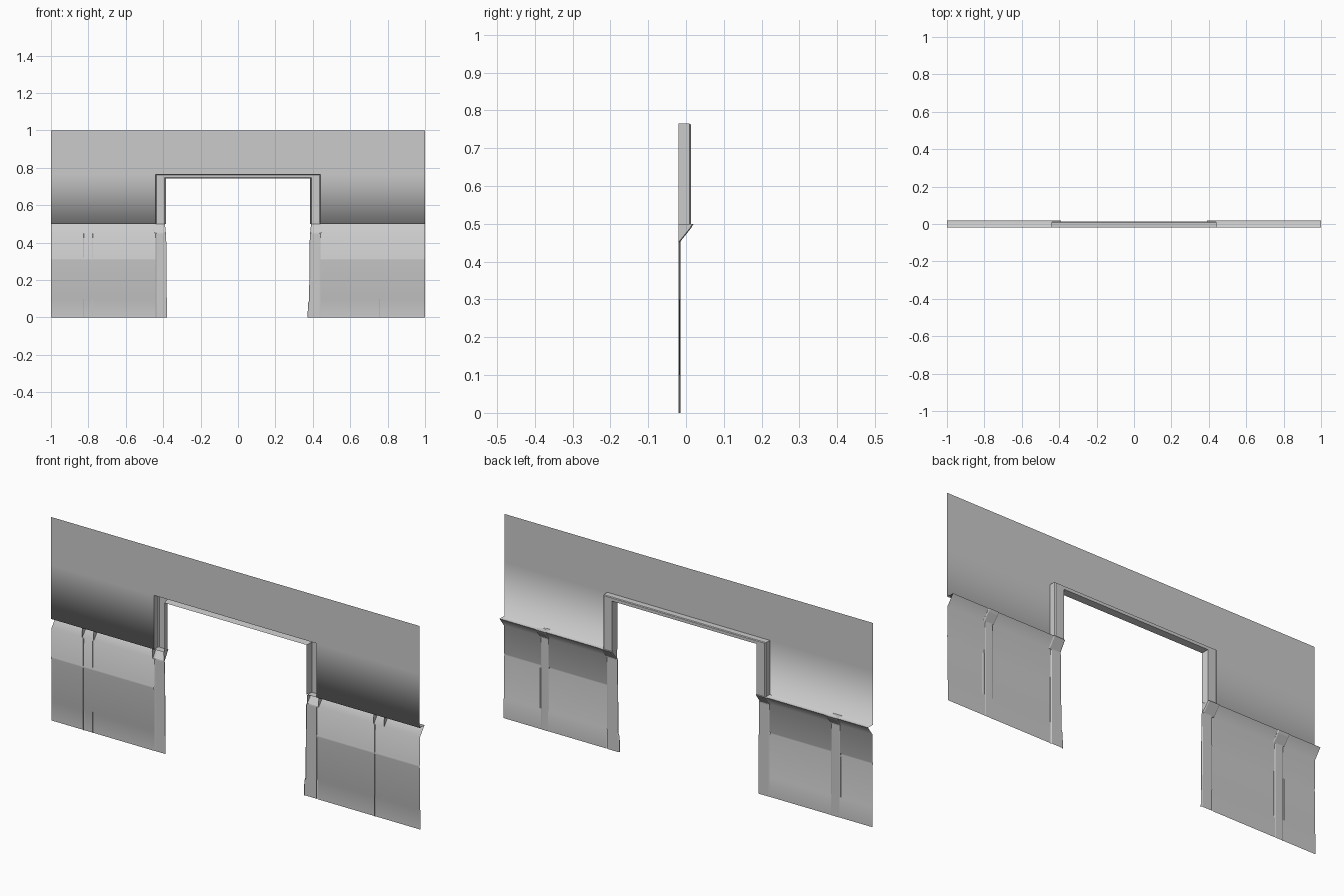
import bpy, bmesh
from math import radians

if "Cube" in bpy.data.objects:
    bpy.data.objects.remove(bpy.data.objects["Cube"])

BACK = -0.02           # plane of the plain wall sheet
FRAME_X, FRAME_Z = 0.441, 0.765


def finish(name, bm, smooth=0):
    bmesh.ops.remove_doubles(bm, verts=bm.verts, dist=0.0002)
    bmesh.ops.recalc_face_normals(bm, faces=bm.faces)
    # the room side (+y) is the outside of these open sheets
    if sum(f.normal.y * f.calc_area() for f in bm.faces) < 0:
        bmesh.ops.reverse_faces(bm, faces=bm.faces)
    me = bpy.data.meshes.new(name)
    bm.to_mesh(me)
    bm.free()
    ob = bpy.data.objects.new(name, me)
    bpy.context.collection.objects.link(ob)
    if smooth:
        bpy.ops.object.select_all(action='DESELECT')
        bpy.context.view_layer.objects.active = ob
        ob.select_set(True)
        bpy.ops.object.shade_smooth_by_angle(angle=radians(smooth))
    return ob


def loft(bm, sections):
    rows = [[bm.verts.new(p) for p in s] for s in sections]
    for a, b in zip(rows, rows[1:]):
        for i in range(len(a) - 1):
            bm.faces.new((a[i], a[i + 1], b[i + 1], b[i]))
    return rows


# wall: wainscot profile with bottom step, groove, sloped rail and ledge
profile = [(-.0155, 0), (-.0155, .095), (-.0185, .105), (-.0185, .298), (-.02, .308),
           (-.02, .314), (-.0165, .322), (-.0165, .455), (.0175, .5),
           (BACK, .5), (BACK, FRAME_Z), (BACK, 1)]
bm = bmesh.new()
for x0, x1 in ((-1, -FRAME_X), (FRAME_X, 1)):
    loft(bm, [[(x, y, z) for y, z in profile] for x in (x0, x1)])
loft(bm, [[(x, BACK, FRAME_Z), (x, BACK, 1)] for x in (-FRAME_X, FRAME_X)])
finish("wall_with_wainscot", bm, 95)


# door casing: cross-section swept around the top of the opening
section = [(.441, .765, BACK), (.441, .765, .009), (.436, .762, .013),
           (.393, .747, .013), (.386, .743, BACK)]
bm = bmesh.new()
loft(bm, [[(-w, y, .5) for w, t, y in section],
          [(-w, y, t) for w, t, y in section],
          [(w, y, t) for w, t, y in section],
          [(w, y, .5) for w, t, y in section]])
finish("door_casing", bm)


# posts: stations of (z, left x, right x, face y), closed by a flat cap
def post(name, stations, bevel=.005):
    bm = bmesh.new()
    rows = loft(bm, [[(a, BACK, z), (a, y - .003, z), (a + bevel, y, z),
                      (b - bevel, y, z), (b, y - .003, z), (b, BACK, z)]
                     for z, a, b, y in stations])
    bm.faces.new(rows[-1])
    finish(name, bm)


def straight_post(name, a, b):
    post(name, [(0, a + .006, b - .006, -.0145), (.45, a + .006, b - .006, -.0145),
                (.455, a, b, -.0135), (.488, a, b, .013), (.5, a, b, .02)])


straight_post("left_panel_post", -.832, -.77)
straight_post("right_panel_post", .75, .806)
post("left_door_post", [(0, -.44, -.38, -.0145), (.45, -.44, -.384, -.0145),
                        (.455, -.45, -.387, -.0135), (.5, -.452, -.39, .02)])
post("right_door_post", [(0, .372, .44, -.0145), (.075, .374, .44, -.0145),
                         (.09, .38, .44, -.0145), (.45, .384, .44, -.0145),
                         (.455, .387, .45, -.0135), (.5, .39, .452, .02)])

# upright beads closing the end panels beside the posts
for name, x in (("left_end_bead", -.829), ("right_end_bead", .803)):
    bm = bmesh.new()
    loft(bm, [[(x - .006, -.0185, z), (x, -.0155, z), (x + .006, -.0185, z)]
              for z in (.1, .3)])
    finish(name, bm)
